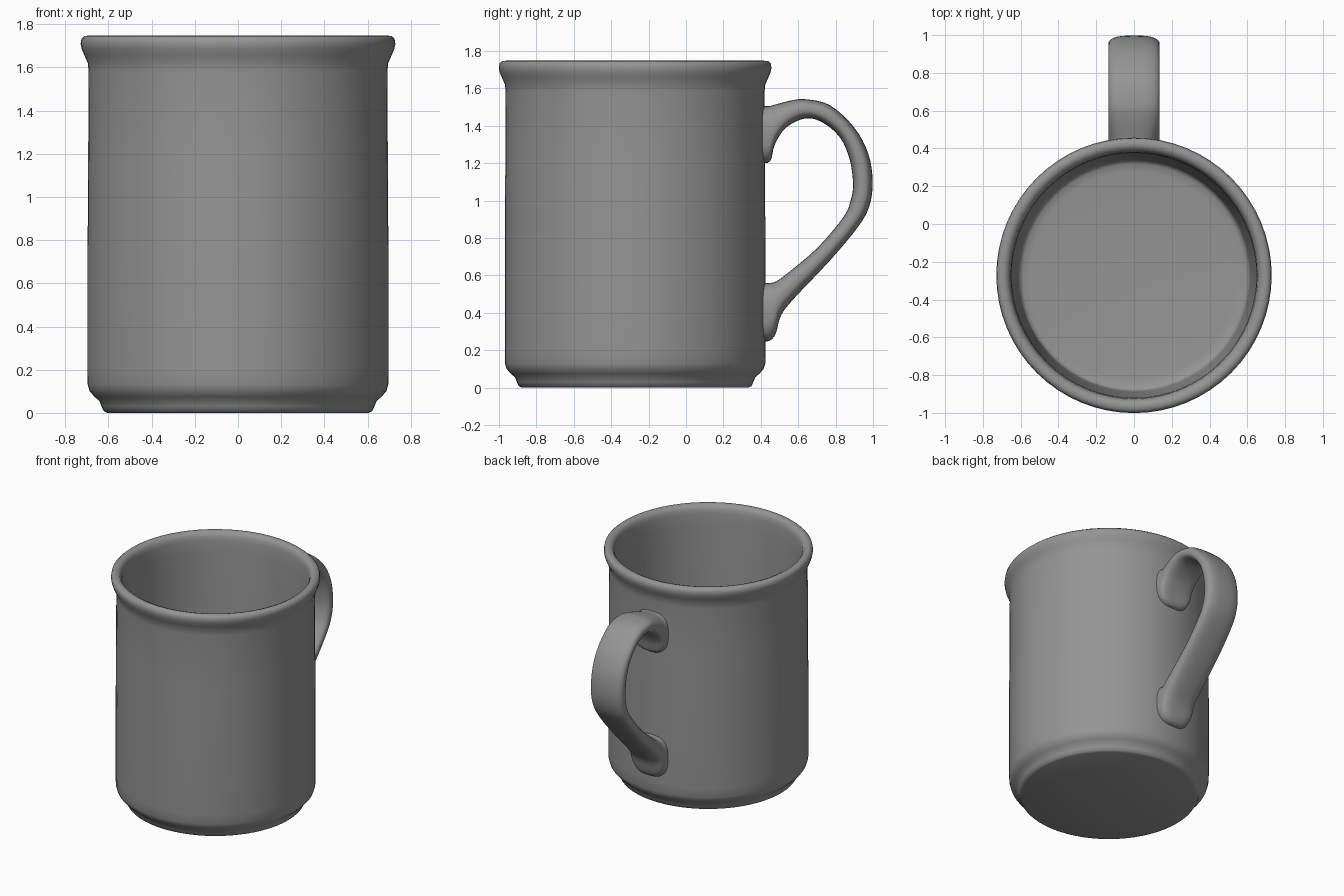
import bpy, bmesh
from math import cos, sin, pi, copysign
from mathutils import Vector

if "Cube" in bpy.data.objects:
    bpy.data.objects.remove(bpy.data.objects["Cube"])

CENTRE_Y = -0.272

# Dark grey glaze
glaze = bpy.data.materials.new("dark_grey_glaze")
glaze.diffuse_color = (0.3, 0.3, 0.3, 1)
glaze.use_nodes = True
glaze.node_tree.nodes["Principled BSDF"].inputs["Base Color"].default_value = glaze.diffuse_color


def finish(bm, name, angle):
    bmesh.ops.remove_doubles(bm, verts=bm.verts, dist=0.0005)
    bmesh.ops.recalc_face_normals(bm, faces=bm.faces)
    mesh = bpy.data.meshes.new(name)
    bm.to_mesh(mesh)
    bm.free()
    mesh.materials.append(glaze)
    ob = bpy.data.objects.new(name, mesh)
    bpy.context.collection.objects.link(ob)
    bpy.ops.object.select_all(action='DESELECT')
    ob.select_set(True)
    bpy.context.view_layer.objects.active = ob
    bpy.ops.object.shade_smooth_by_angle(angle=angle)
    return ob


def catmull(pts, steps):
    """Smooth curve through the points."""
    pts = [Vector(p) for p in pts]
    ext = [pts[0]] + pts + [pts[-1]]
    out = []
    for a, b, c, d in zip(ext, ext[1:], ext[2:], ext[3:]):
        for i in range(steps):
            t = i / steps
            out.append(0.5 * (2 * b + (c - a) * t + (2 * a - 5 * b + 4 * c - d) * t ** 2
                              + (3 * b - a - 3 * c + d) * t ** 3))
    return out + [pts[-1]]


# Cup: lathed profile, up the outside, over the rolled rim, down the inside
profile = [(0, 0), (0.605, 0), (0.622, 0.008), (0.632, 0.03), (0.642, 0.055),
           (0.665, 0.075), (0.687, 0.1), (0.696, 0.13), (0.697, 0.2), (0.697, 0.7),
           (0.694, 1.2), (0.692, 1.58), (0.696, 1.62), (0.711, 1.655), (0.724, 1.685),
           (0.729, 1.71), (0.725, 1.734), (0.711, 1.746), (0.69, 1.748), (0.67, 1.74),
           (0.658, 1.72), (0.652, 1.69), (0.648, 1.6), (0.64, 1.2), (0.625, 0.6),
           (0.613, 0.13), (0.608, 0.105), (0.59, 0.095), (0.55, 0.09), (0, 0.09)]
bm = bmesh.new()
vs = [bm.verts.new((r, CENTRE_Y, z)) for r, z in profile]
es = [bm.edges.new(p) for p in zip(vs, vs[1:])]
bmesh.ops.spin(bm, geom=vs + es, cent=(0, CENTRE_Y, 0), axis=(0, 0, 1),
               angle=2 * pi, steps=64)
finish(bm, "cup", 0.9)

# Handle: rounded sections lofted between an outer and an inner side curve (y, z)
outer = [(.39, 1.51), (.44, 1.505), (.50, 1.52), (.57, 1.537), (.64, 1.542), (.77, 1.51),
         (.90, 1.39), (.975, 1.25), (.998, 1.10), (.98, .97), (.92, .86), (.77, .68),
         (.59, .49), (.51, .39), (.48, .29), (.445, .25), (.39, .25)]
inner = [(.39, 1.20), (.45, 1.21), (.475, 1.30), (.535, 1.39), (.64, 1.44), (.735, 1.415),
         (.825, 1.335), (.875, 1.22), (.893, 1.09), (.88, 1.0), (.84, .91), (.70, .745),
         (.54, .61), (.485, .57), (.45, .56), (.425, .56), (.39, .56)]
SIDES = 32
HALF_W = 0.136


def soft(v):
    return copysign(abs(v) ** 0.72, v)


bm = bmesh.new()
rings = []
for o, i in zip(catmull(outer, 4), catmull(inner, 4)):
    mid, half = (o + i) / 2, (o - i) / 2
    ring = []
    for k in range(SIDES):
        a = 2 * pi * k / SIDES
        p = mid + half * soft(sin(a))
        ring.append(bm.verts.new((HALF_W * soft(cos(a)), p.x, p.y)))
    rings.append(ring)
for r, s in zip(rings, rings[1:]):
    for k in range(SIDES):
        n = (k + 1) % SIDES
        bm.faces.new((r[k], r[n], s[n], s[k]))
bm.faces.new(rings[0])
bm.faces.new(rings[-1])
finish(bm, "handle", 0.9)
